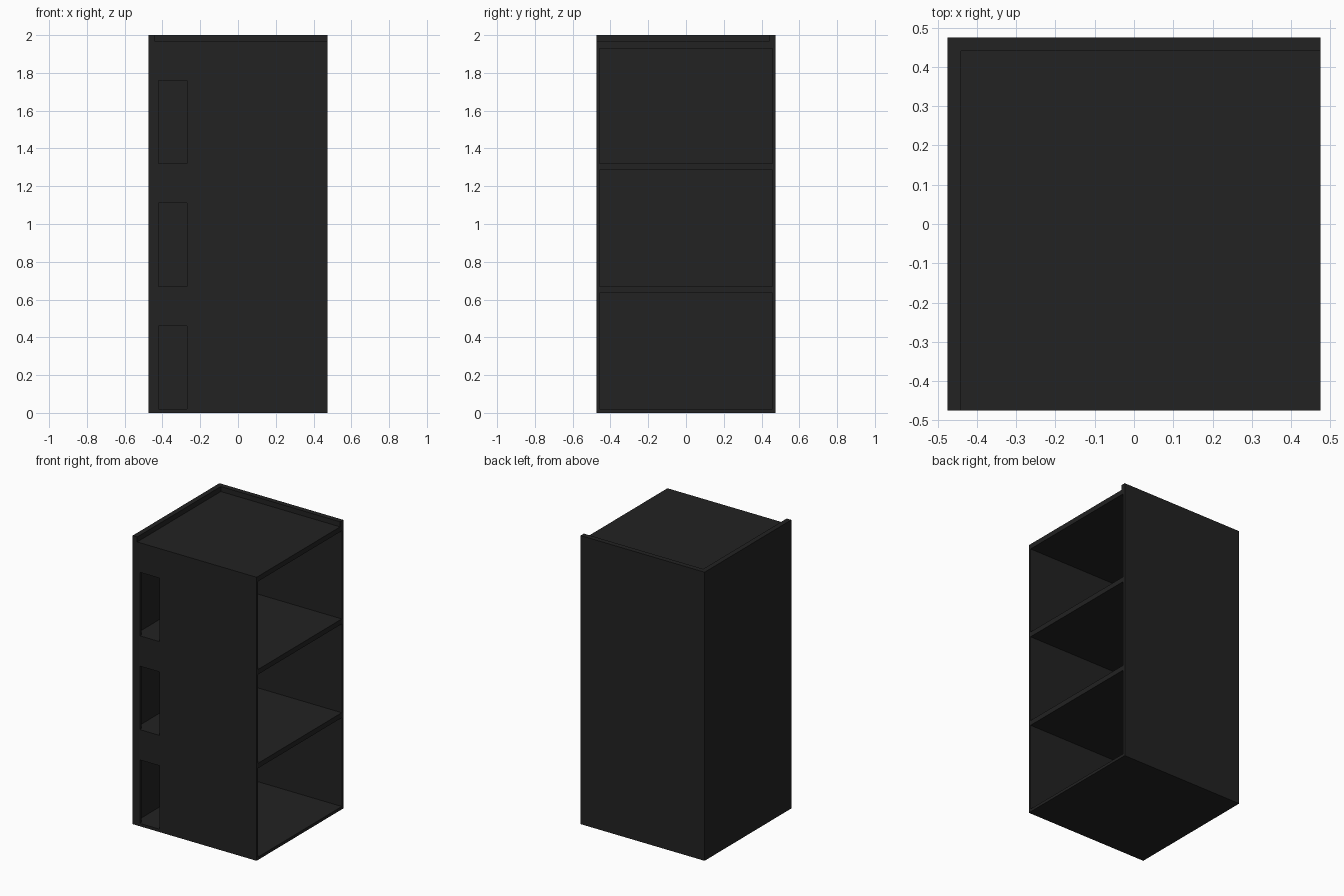
import bpy
import bmesh

cube = bpy.data.objects.get("Cube")
if cube:
    bpy.data.objects.remove(cube, do_unlink=True)

# Overall dimensions
H = 0.475          # half width and depth
T = 0.017          # wall thickness
RIM = 0.035        # rim width on top
IN = H - T         # inner face of the walls
TOP = 1.965        # upper face of the top panel

black = bpy.data.materials.new("matte black")
black.use_nodes = True
colour = (0.016, 0.016, 0.016, 1)
black.diffuse_color = colour
bsdf = black.node_tree.nodes["Principled BSDF"]
bsdf.inputs["Base Color"].default_value = colour
bsdf.inputs["Roughness"].default_value = 0.8


def finish(name, bm):
    bmesh.ops.recalc_face_normals(bm, faces=bm.faces[:])
    mesh = bpy.data.meshes.new(name)
    bm.to_mesh(mesh)
    bm.free()
    mesh.materials.append(black)
    obj = bpy.data.objects.new(name, mesh)
    bpy.context.collection.objects.link(obj)
    return obj


def box(name, x, y, z):
    """Box from (min, max) ranges on each axis."""
    bm = bmesh.new()
    bmesh.ops.create_cube(bm, size=1)
    for v in bm.verts:
        v.co = [r[0] if c < 0 else r[1] for r, c in zip((x, y, z), v.co)]
    return finish(name, bm)


# Closed left-hand side and back, rising above the top panel
box("side_wall", (-H, -IN), (-H, H), (0, 2))
box("back_wall", (-IN, H), (IN, H), (0, 2))

# Inner rim strips thickening the raised edge
box("side_rim", (-IN, -H + RIM), (-H, H - RIM), (TOP, 2))
box("back_rim", (-IN, H), (H - RIM, IN), (TOP, 2))

# Floor, shelves and top, open towards +x
levels = {"floor_panel": (0, 0.02), "lower_shelf": (0.635, 0.67),
          "upper_shelf": (1.285, 1.32), "top_panel": (1.93, TOP)}
for name, z in levels.items():
    box(name, (-IN, H), (-IN, IN), z)

# Front wall: a grid of cells with three slots left out, then thickened
xs = [-IN, -0.42, -0.27, H]
zs = [0, 0.02, 0.46, 0.67, 1.11, 1.32, 1.76, TOP]
bm = bmesh.new()
grid = [[bm.verts.new((x, -H, z)) for z in zs] for x in xs]
for i in range(len(xs) - 1):
    for j in range(len(zs) - 1):
        if i == 1 and j % 2 == 1:
            continue
        bm.faces.new((grid[i][j], grid[i + 1][j],
                      grid[i + 1][j + 1], grid[i][j + 1]))
extruded = bmesh.ops.extrude_face_region(bm, geom=bm.faces[:], use_keep_orig=True)
moved = [g for g in extruded["geom"] if isinstance(g, bmesh.types.BMVert)]
bmesh.ops.translate(bm, verts=moved, vec=(0, T, 0))
finish("front_wall", bm)
